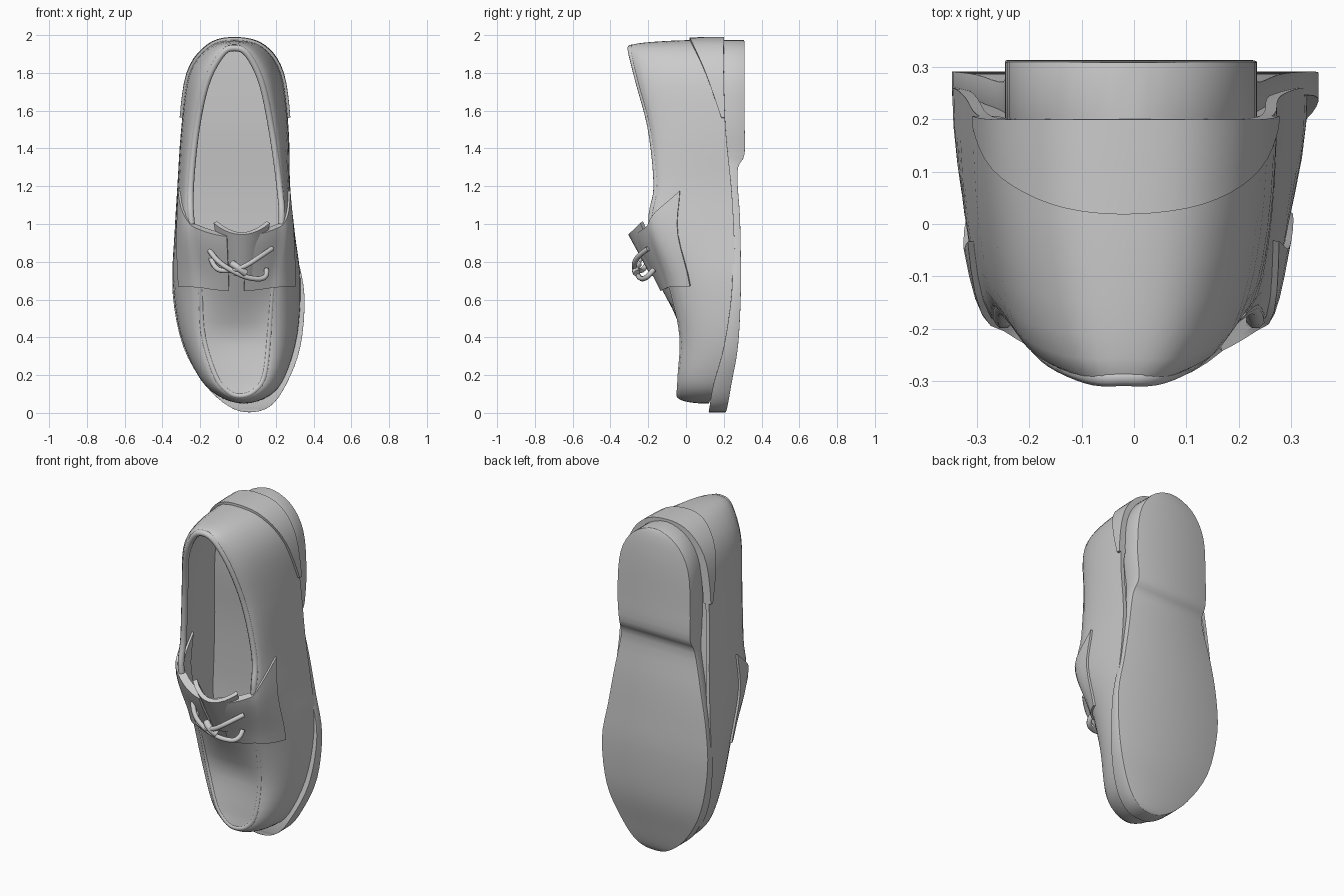
import bpy, bmesh, math
from mathutils import Vector

if "Cube" in bpy.data.objects:
    bpy.data.objects.remove(bpy.data.objects["Cube"])

# stations from heel to toe: z, left x, right x, depth values
BASE = [(1.965, -.02, -.02, .2), (1.93, -.15, .125, .2), (1.79, -.25, .22, .2), (1.5, -.29, .257, .21),
        (1.2, -.31, .265, .24), (.95, -.325, .29, .255), (.7, -.335, .32, .26), (.42, -.295, .305, .24),
        (.2, -.2, .24, .18), (.1, -.1, .16, .14), (.06, .03, .03, .12)]
RIM = [(1.932, -.02, -.02, -.292), (1.9, -.085, .05, -.288), (1.75, -.165, .125, -.25), (1.5, -.22, .178, -.185),
       (1.2, -.25, .22, -.155), (1.0, -.245, .23, -.18), (.7, -.2, .185, -.085), (.42, -.185, .165, -.022),
       (.2, -.12, .14, -.03), (.115, -.055, .085, -.035), (.09, .01, .01, -.035)]
SOLE = [(1.975, -.01, -.01, .19, .308), (1.92, -.15, .13, .19, .31), (1.78, -.23, .215, .19, .31),
        (1.55, -.245, .235, .195, .31), (1.37, -.245, .225, .2, .31), (1.28, -.25, .235, .21, .272),
        (1.05, -.3, .275, .235, .285), (.85, -.335, .31, .245, .29), (.62, -.345, .352, .24, .29),
        (.35, -.29, .33, .2, .275), (.15, -.175, .255, .145, .24), (.035, -.05, .17, .125, .22),
        (.003, .06, .06, .12, .21)]
THROAT = 5


def make_loop(st):
    right = [Vector((p[2], p[0], *p[3:])) for p in st]
    left = [Vector((p[1], p[0], *p[3:])) for p in st[-2:0:-1]]
    return right + left


def sample(loop, s):
    """Closed Catmull-Rom spline."""
    n = len(loop)
    i = math.floor(s)
    t = s - i
    a, b, c, d = (loop[(i + k) % n] for k in (-1, 0, 1, 2))
    return .5 * (2 * b + (c - a) * t + (2 * a - 5 * b + 4 * c - d) * t * t + (3 * b - a - 3 * c + d) * t ** 3)


base_loop, rim_loop, sole_loop = make_loop(BASE), make_loop(RIM), make_loop(SOLE)


def ramp(s, keys):
    for (a, va), (b, vb) in zip(keys, keys[1:]):
        if s <= b:
            return va + (vb - va) * max(0, (s - a) / (b - a))
    return keys[-1][1]


def surf(s, u):
    """Upper surface: |u| 1..0.5 is the side wall, below that the vamp."""
    def at(loop, sign):
        p = sample(loop, s if sign > 0 else len(loop) - s)
        return Vector((p[0], p[2], p[1]))
    if abs(u) >= .5:
        b, r = at(base_loop, u), at(rim_loop, u)
        t = (1 - abs(u)) * math.pi
        k = 1 - math.cos(t)
        return Vector((b.x + (r.x - b.x) * k, b.y + (r.y - b.y) * math.sin(t), b.z + (r.z - b.z) * k))
    p = at(rim_loop, -1).lerp(at(rim_loop, 1), u + .5)
    w = 1 - (2 * u) ** 2
    p.y -= w * ramp(s, [(5, .085), (6, .045), (7, -.015), (8, -.01), (10, 0)])
    p.z -= w * ramp(s, [(5, .06), (6.5, 0)])
    return p


def steps(a, b, n):
    return [a + (b - a) * i / n for i in range(n + 1)]


def finish(bm, name, mods=()):
    bmesh.ops.remove_doubles(bm, verts=bm.verts, dist=.0005)
    bmesh.ops.recalc_face_normals(bm, faces=bm.faces)
    me = bpy.data.meshes.new(name)
    bm.to_mesh(me)
    bm.free()
    ob = bpy.data.objects.new(name, me)
    bpy.context.collection.objects.link(ob)
    bpy.ops.object.select_all(action='DESELECT')
    ob.select_set(True)
    bpy.context.view_layer.objects.active = ob
    for kind, props in mods:
        m = ob.modifiers.new(kind, kind)
        for k, v in props.items():
            setattr(m, k, v)
        bpy.ops.object.modifier_apply(modifier=m.name)
    bpy.ops.object.shade_smooth_by_angle(angle=math.radians(40))
    return ob


def patch(name, f, ss, us, thick, keep=lambda s, u: True):
    bm = bmesh.new()
    g = [[bm.verts.new(f(s, u)) for u in us] for s in ss]
    for i in range(len(ss) - 1):
        for j in range(len(us) - 1):
            if keep((ss[i] + ss[i + 1]) / 2, (us[j] + us[j + 1]) / 2):
                bm.faces.new((g[i][j], g[i][j + 1], g[i + 1][j + 1], g[i + 1][j]))
    bmesh.ops.delete(bm, geom=[v for v in bm.verts if not v.link_faces], context='VERTS')
    return finish(bm, name, [('SOLIDIFY', dict(thickness=thick, offset=0))])


def tube(name, pts, r, kind='POLY'):
    cu = bpy.data.curves.new(name, 'CURVE')
    cu.dimensions = '3D'
    cu.bevel_depth, cu.bevel_resolution, cu.use_fill_caps = r, 2, True
    sp = cu.splines.new(kind)
    sp.points.add(len(pts) - 1)
    for q, p in zip(sp.points, pts):
        q.co = (*p, 1)
    if kind == 'NURBS':
        sp.order_u, sp.use_endpoint_u, sp.resolution_u = 3, True, 6
    ob = bpy.data.objects.new(name, cu)
    bpy.context.collection.objects.link(ob)


# upper with its foot opening
patch('upper', surf, steps(0, 10, 40), steps(-1, 1, 32), .022, lambda s, u: s > THROAT or abs(u) > .5)

# footbed inside
patch('insole', lambda s, v: surf(s, -1).lerp(surf(s, 1), v) - Vector((0, .025, 0)),
      steps(0, 7, 28), steps(0, 1, 4), .015)

# raised heel counter, tapering away to both sides
patch('heel_counter', lambda s, w: surf(abs(s), math.copysign(1 - w * .12 * (1 - (s / 3) ** 2), s)),
      steps(-2.8, 2.8, 28), steps(0, 1, 4), .05)

# lace saddle flaps, one each side, with a raised rear corner
for side, sg in (('left', -1), ('right', 1)):
    def flap(s, u, sg=sg):
        return surf(s - .9 * max(0, (u - .5) / .26) * (6.1 - s) / 1.1, sg * u)
    patch('saddle_' + side, flap, steps(5, 6.1, 8), steps(.1, .76, 12), .045)


# tongue standing proud between the flaps
def tongue(a, v):
    return Vector((.02 + v * (.09 + .05 * a), -.175 - .12 * a + .06 * v * v, .73 + .22 * a + .06 * a * v * v))


patch('tongue', tongue, steps(0, 1, 6), steps(-1, 1, 10), .025)

# collar binding and moccasin seam
edge = steps(0, THROAT, 24)
tube('collar', [surf(s, -.5) for s in edge[:0:-1]] + [surf(s, .5) for s in edge], .018)
seam = steps(6.1, 10, 20)
tube('toe_seam', [surf(s, .5) for s in seam] + [surf(s, -.5) for s in seam[-2::-1]], .015)

# laces
tube('lace_a', [(-.15, -.21, .86), (-.12, -.25, .81), (-.03, -.265, .75), (.06, -.245, .71), (.16, -.21, .71),
                (.15, -.17, .76)], .014, 'NURBS')
tube('lace_b', [(.18, -.2, .87), (.12, -.26, .83), (.03, -.28, .77), (-.05, -.25, .75), (-.13, -.22, .76),
                (-.15, -.17, .84)], .014, 'NURBS')
tube('lace_knot', [(-.03, -.25, .79), (.0, -.28, .77), (.04, -.26, .74)], .02, 'NURBS')

# sole with heel block, lofted from rectangular sections
bm = bmesh.new()
rows = []
for s in steps(0, 12, 48):
    r, l = sample(sole_loop, s), sample(sole_loop, 24 - s)
    rows.append([bm.verts.new(p) for p in ((l[0], l[2], l[1]), (r[0], r[2], r[1]), (r[0], r[3], r[1]), (l[0], l[3], l[1]))])
for a, b in zip(rows, rows[1:]):
    for j in range(4):
        k = (j + 1) % 4
        bm.faces.new((a[j], a[k], b[k], b[j]))
finish(bm, 'sole', [('BEVEL', dict(width=.008, segments=2, limit_method='ANGLE', angle_limit=math.radians(50)))])
